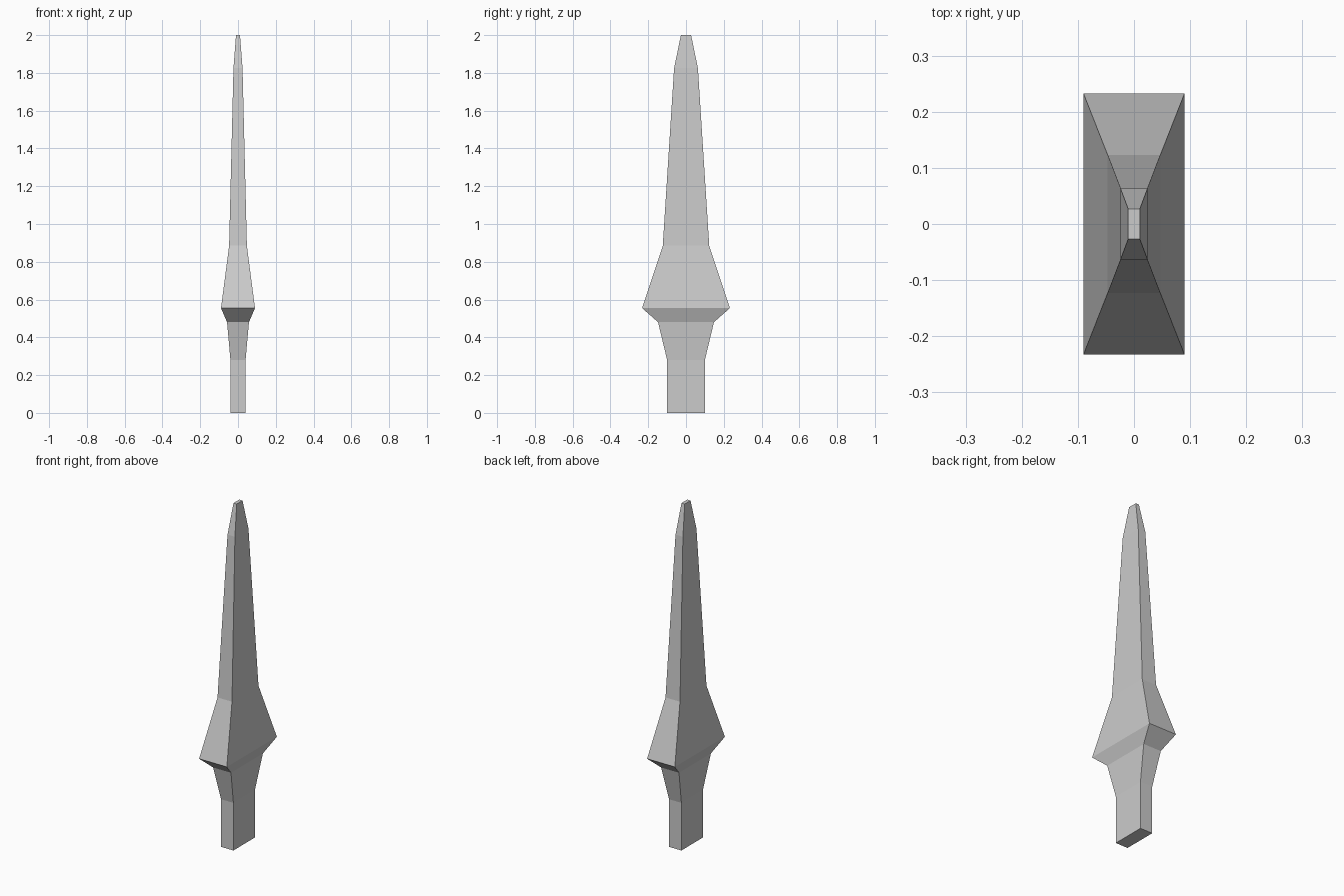
import bpy
import bmesh

if "Cube" in bpy.data.objects:
    bpy.data.objects.remove(bpy.data.objects["Cube"])

# Rectangular cross-sections from bottom to top: z, half width x, half depth y
SECTIONS = [
    (0.0, 0.04, 0.10),      # grip bottom
    (0.28, 0.04, 0.10),     # grip top
    (0.48, 0.058, 0.148),   # flared neck
    (0.555, 0.09, 0.2325),  # guard edge
    (0.885, 0.047, 0.123),  # blade shoulder
    (1.825, 0.024, 0.063),  # start of tip
    (2.0, 0.0105, 0.027),   # blunt tip
]


def loft(name, sections):
    bm = bmesh.new()
    rings = [[bm.verts.new((sx * hx, sy * hy, z))
              for sx, sy in ((-1, -1), (1, -1), (1, 1), (-1, 1))]
             for z, hx, hy in sections]
    for low, high in zip(rings, rings[1:]):
        for i in range(4):
            j = (i + 1) % 4
            bm.faces.new((low[i], low[j], high[j], high[i]))
    bm.faces.new(rings[0][::-1])
    bm.faces.new(rings[-1])
    mesh = bpy.data.meshes.new(name)
    bm.to_mesh(mesh)
    bm.free()
    obj = bpy.data.objects.new(name, mesh)
    bpy.context.collection.objects.link(obj)
    return obj


# One continuous faceted spike
loft("tapered_spike", SECTIONS)
